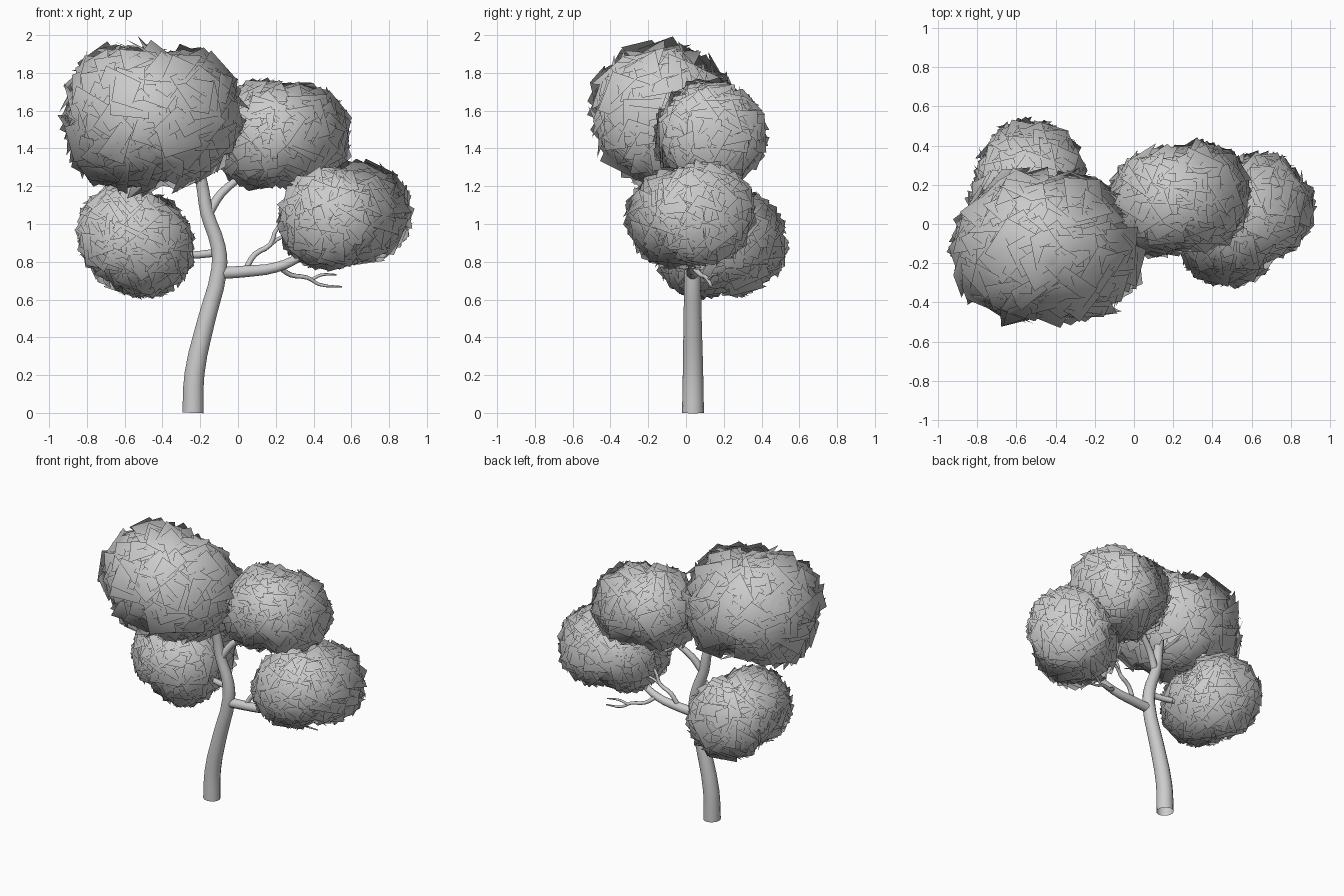
import bpy, bmesh, math, random
from mathutils import Vector, Matrix

if "Cube" in bpy.data.objects:
    bpy.data.objects.remove(bpy.data.objects["Cube"])

random.seed(11)


def limb(name, pts, sides=3):
    """Tapered round limb through (x, y, z, radius) points."""
    cu = bpy.data.curves.new(name, 'CURVE')
    cu.dimensions = '3D'
    cu.bevel_depth = 1.0
    cu.bevel_resolution = sides
    cu.resolution_u = 3
    sp = cu.splines.new('BEZIER')
    sp.bezier_points.add(len(pts) - 1)
    for p, (x, y, z, r) in zip(sp.bezier_points, pts):
        p.co = (x, y, z)
        p.radius = r
        p.handle_left_type = p.handle_right_type = 'AUTO'
    tmp = bpy.data.objects.new(name + "_path", cu)
    bpy.context.collection.objects.link(tmp)
    dg = bpy.context.evaluated_depsgraph_get()
    me = bpy.data.meshes.new_from_object(tmp.evaluated_get(dg))
    bpy.data.objects.remove(tmp)
    ob = bpy.data.objects.new(name, me)
    bpy.context.collection.objects.link(ob)
    bpy.context.view_layer.objects.active = ob
    ob.select_set(True)
    bpy.ops.object.shade_smooth_by_angle(angle=math.radians(50))
    ob.select_set(False)
    return ob


def foliage(name, blobs, opening=None):
    """Shell of overlapping leaf cards around each (x, y, z, radius) ball."""
    bm = bmesh.new()
    normals = []
    n = 170
    middle = sum((Vector(b[:3]) for b in blobs), Vector()) / len(blobs)
    for b in blobs:
        c, R = Vector(b[:3]), b[3]
        for i in range(n):
            # even spread of directions over the ball
            h = 1 - 2 * (i + 0.5) / n
            a = i * 2.39996 + random.uniform(-0.2, 0.2)
            s = math.sqrt(1 - h * h)
            d = Vector((s * math.cos(a), s * math.sin(a), h))
            if opening and d.dot(Vector(opening).normalized()) > 0.9:
                continue
            pos = c + d * R * random.uniform(0.82, 0.93)
            if any((pos - Vector(o[:3])).length < 0.8 * o[3]
                   for o in blobs if o is not b):
                continue
            tilt = Vector([random.uniform(-0.42, 0.42) for _ in range(3)])
            rot = ((d + tilt).to_track_quat('Z', 'Y').to_matrix()
                   @ Matrix.Rotation(random.uniform(0, math.tau), 3, 'Z'))
            w = random.uniform(0.085, 0.115)
            vs = []
            for u, v in ((-1, -1), (1, -1), (1, 1), (-1, 1)):
                q = rot @ Vector((u * w, v * w, 0)) + pos - c
                if q.length > R * 1.14:
                    q *= R * 1.14 / q.length
                q += c
                q.z = min(q.z, 2.0)
                vs.append(bm.verts.new(q))
                normals.append((q - middle).normalized())
            bm.faces.new(vs).smooth = True
    me = bpy.data.meshes.new(name)
    bm.to_mesh(me)
    bm.free()
    # leaves are shaded like the round mass they belong to
    me.normals_split_custom_set_from_vertices(normals)
    ob = bpy.data.objects.new(name, me)
    bpy.context.collection.objects.link(ob)
    return ob


# Trunk
limb("trunk", [(-0.238, .037, 0, .058), (-0.23, .037, .21, .054),
               (-0.165, .035, .5, .048), (-0.1, .035, .76, .043),
               (-0.105, .035, .88, .04), (-0.165, .03, 1.06, .036),
               (-0.195, .02, 1.23, .032), (-0.26, -.03, 1.42, .022),
               (-0.32, -.08, 1.6, .01)], 5)

# Main branches
limb("right_branch", [(-0.1, .035, .74, .034), (.05, .035, .75, .032),
                      (.2, .03, .77, .028), (.33, .02, .83, .023),
                      (.48, .02, .97, .014)])
limb("left_branch", [(-0.1, .035, .85, .022), (-0.25, .09, .835, .02),
                     (-0.4, .16, .84, .016), (-0.54, .2, .94, .009)])
limb("upper_branch", [(-0.155, .03, 1.06, .026), (-0.09, .06, 1.16, .023),
                      (.02, .1, 1.26, .018), (.14, .13, 1.44, .009)])
limb("crown_branch", [(-0.195, .02, 1.22, .022), (-0.32, -.05, 1.32, .017),
                      (-0.5, -.1, 1.52, .008)])

# Small twigs
limb("inner_twig", [(.04, .035, .76, .016), (.09, .05, .84, .015),
                    (.17, .06, .89, .013), (.21, .06, .98, .01),
                    (.32, .05, 1.02, .006)], 2)
limb("inner_twig_fork", [(.17, .06, .89, .011), (.23, .08, .93, .009),
                         (.32, .1, .94, .005)], 2)
limb("low_twig", [(.22, .04, .77, .015), (.28, .08, .73, .013),
                  (.37, .11, .715, .011), (.43, .13, .68, .009),
                  (.55, .14, .668, .004)], 2)
limb("low_twig_fork", [(.39, .12, .705, .009), (.44, .14, .73, .008),
                       (.52, .17, .732, .004)], 2)

# Leaf masses
foliage("crown_foliage", [(-0.57, -.15, 1.61, .345), (-0.32, -.16, 1.58, .345),
                          (-0.58, -.1, 1.5, .32), (-0.33, -.06, 1.52, .325),
                          (-0.55, -.07, 1.58, .335)],
        (.2, .5, -.85))
foliage("upper_right_foliage", [(.15, .12, 1.485, .26), (.12, .09, 1.44, .24),
                                (.32, .14, 1.465, .265)], (-.1, .5, -.85))
foliage("lower_right_foliage", [(.48, -.05, 1.03, .25), (.45, .02, 1.0, .22),
                                (.645, .09, 1.06, .255)], (-.5, .4, -.75))
foliage("lower_left_foliage", [(-0.53, .255, .9, .26), (-0.595, .08, .95, .245),
                               (-0.49, .09, .87, .24)])
